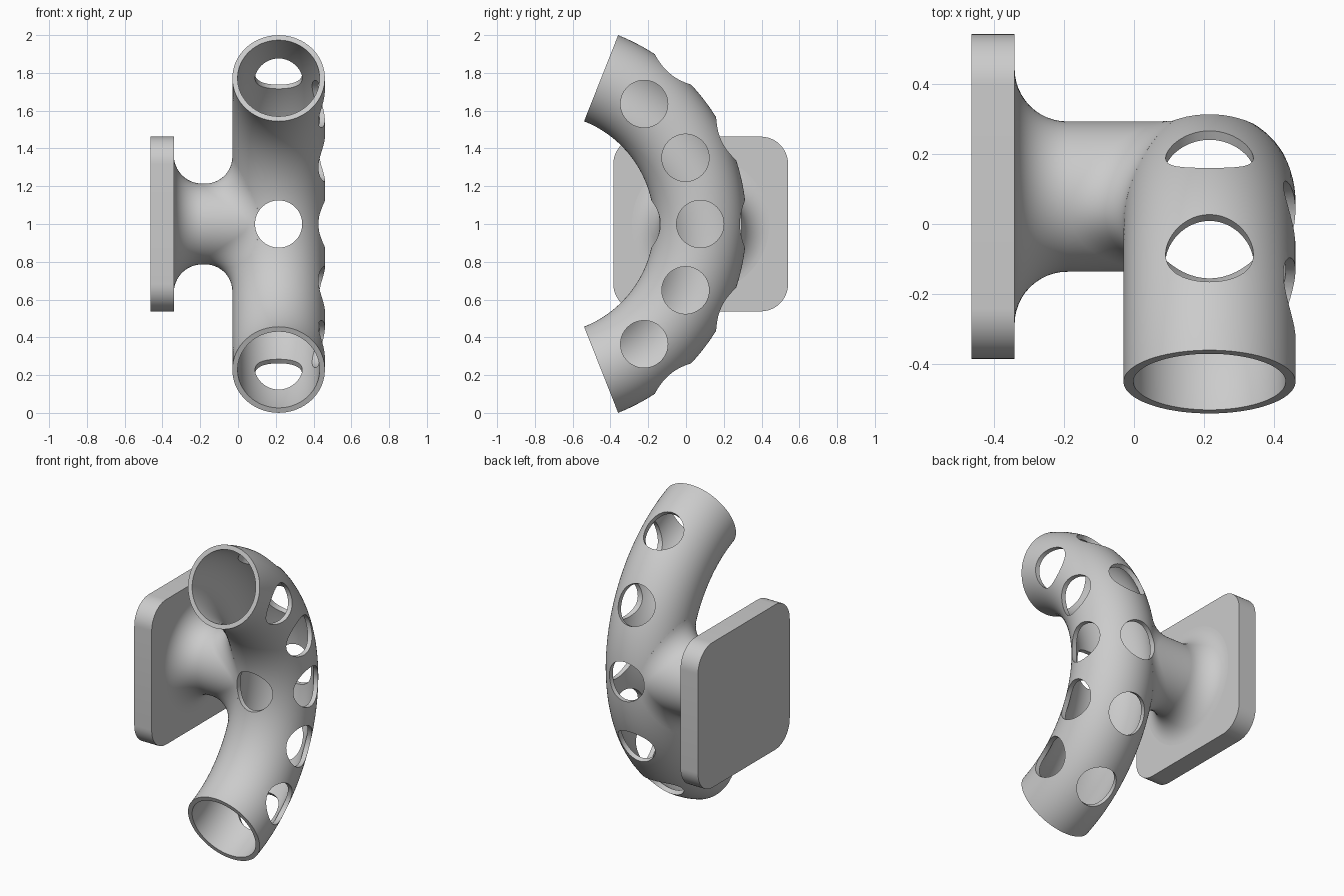
import bpy, bmesh, math
from mathutils import Vector

if "Cube" in bpy.data.objects:
    bpy.data.objects.remove(bpy.data.objects["Cube"])

CX, CY, CZ = 0.215, -0.755, 1.0          # centre of the pipe bend
BEND, OUT, BORE, HALF = 0.83, 0.245, 0.217, math.radians(68.4)
NY, NR, FIL = 0.078, 0.214, 0.15         # neck axis, neck radius, fillet radius
PLATE_X0, PLATE_X1 = -0.463, -0.34

grey = bpy.data.materials.new("grey")
grey.diffuse_color = (0.6, 0.6, 0.6, 1)
grey.use_nodes = True
grey.node_tree.nodes["Principled BSDF"].inputs["Base Color"].default_value = grey.diffuse_color


def make(name, bm):
    bmesh.ops.recalc_face_normals(bm, faces=bm.faces)
    me = bpy.data.meshes.new(name)
    bm.to_mesh(me)
    bm.free()
    ob = bpy.data.objects.new(name, me)
    bpy.context.collection.objects.link(ob)
    me.materials.append(grey)
    return ob


def loft(name, rings):
    """Closed solid through a list of equal-length point rings."""
    bm = bmesh.new()
    rows = [[bm.verts.new(p) for p in r] for r in rings]
    n = len(rows[0])
    for a, b in zip(rows, rows[1:]):
        for i in range(n):
            j = (i + 1) % n
            bm.faces.new((a[i], a[j], b[j], b[i]))
    for row in (rows[0], rows[-1]):
        mid = sum((v.co for v in row), Vector()) / n
        if max((v.co - mid).length for v in row) > 1e-3:
            bm.faces.new(row)
    bmesh.ops.remove_doubles(bm, verts=bm.verts, dist=1e-5)
    return make(name, bm)


def bend(name, radius, half, steps=72, sides=72):
    """Solid circular bar swept along the bend."""
    rings = []
    for k in range(steps + 1):
        t = -half + 2 * half * k / steps
        ring = []
        for i in range(sides):
            a = 2 * math.pi * i / sides
            rho = BEND + radius * math.cos(a)
            ring.append((CX + radius * math.sin(a), CY + rho * math.cos(t), CZ + rho * math.sin(t)))
        rings.append(ring)
    return loft(name, rings)


def rod(name, start, end, radius, sides=56):
    """Straight cylinder between two points."""
    start, end = Vector(start), Vector(end)
    turn = (end - start).to_track_quat('Z', 'Y')
    circle = [turn @ Vector((radius * math.cos(2 * math.pi * i / sides),
                             radius * math.sin(2 * math.pi * i / sides), 0)) for i in range(sides)]
    return loft(name, [[c + start for c in circle], [c + end for c in circle]])


def combine(target, tool, operation):
    m = target.modifiers.new(operation, 'BOOLEAN')
    m.operation, m.solver, m.object = operation, 'EXACT', tool
    bpy.context.view_layer.objects.active = target
    bpy.ops.object.modifier_apply(modifier=m.name)
    bpy.data.objects.remove(tool)


def smooth(ob):
    bpy.ops.object.select_all(action='DESELECT')
    ob.select_set(True)
    bpy.context.view_layer.objects.active = ob
    bpy.ops.object.shade_smooth_by_angle(angle=math.radians(30))


def neck_line(phi, n=12):
    """One line of the neck: plate fillet, straight wall, fillet into the pipe."""
    out = Vector((0, math.cos(phi), math.sin(phi)))
    axis = Vector((0, NY, CZ))
    pts = [axis + out * (NR + FIL) + Vector((PLATE_X1 - 0.02, 0, 0))]
    for k in range(n + 1):
        a = math.pi / 2 * k / n
        pts.append(axis + out * (NR + FIL * (1 - math.sin(a)))
                   + Vector((PLATE_X1 + FIL * (1 - math.cos(a)), 0, 0)))
    # centre of a ball touching both the neck and the pipe
    ball = axis + out * (NR + FIL)
    radial = Vector((0, ball.y - CY, ball.z - CZ))
    ball.x = CX - math.sqrt((OUT + FIL) ** 2 - (radial.length - BEND) ** 2)
    core = Vector((CX, CY, CZ)) + radial.normalized() * BEND
    d0, d1 = -out, (core - ball).normalized()
    ang = d0.angle(d1)
    for k in range(n + 1):
        s = k / n
        d = (d0 * math.sin((1 - s) * ang) + d1 * math.sin(s * ang)) / math.sin(ang)
        pts.append(ball + d * FIL)
    pts.append(pts[-1] + d1 * 0.015)
    pts.append(Vector((CX, CY + BEND, CZ)))
    return pts


# pipe and flared neck
pipe = bend("bent_pipe_with_neck", OUT, HALF)
lines = [neck_line(2 * math.pi * i / 80) for i in range(80)]
neck = loft("neck", list(zip(*lines)))
combine(pipe, neck, 'UNION')
combine(pipe, bend("bore", BORE, HALF + 0.12), 'DIFFERENCE')

# side holes and back holes; the middle back hole goes right through
for deg in (-50, -25, 0, 25, 50):
    t = math.radians(deg)
    d = Vector((0, math.cos(t), math.sin(t)))
    c = Vector((CX, CY, CZ))
    mid = c + d * BEND
    combine(pipe, rod("side_cutter", mid, mid + Vector((0.4, 0, 0)), 0.125), 'DIFFERENCE')
    start = c + d * (0.4 if deg == 0 else BEND)
    combine(pipe, rod("back_cutter", start, c + d * 1.3, 0.125), 'DIFFERENCE')
smooth(pipe)

# square mounting plate with rounded corners
H, R = 0.4625, 0.145
outline = []
for q in range(4):
    a0 = q * math.pi / 2
    sy, sz = (1, -1, -1, 1)[q], (1, 1, -1, -1)[q]
    for k in range(13):
        a = a0 + math.pi / 2 * k / 12
        outline.append((NY + sy * (H - R) + R * math.cos(a), CZ + sz * (H - R) + R * math.sin(a)))
plate = loft("mounting_plate", [[(x, y, z) for y, z in outline] for x in (PLATE_X0, PLATE_X1)])
smooth(plate)
